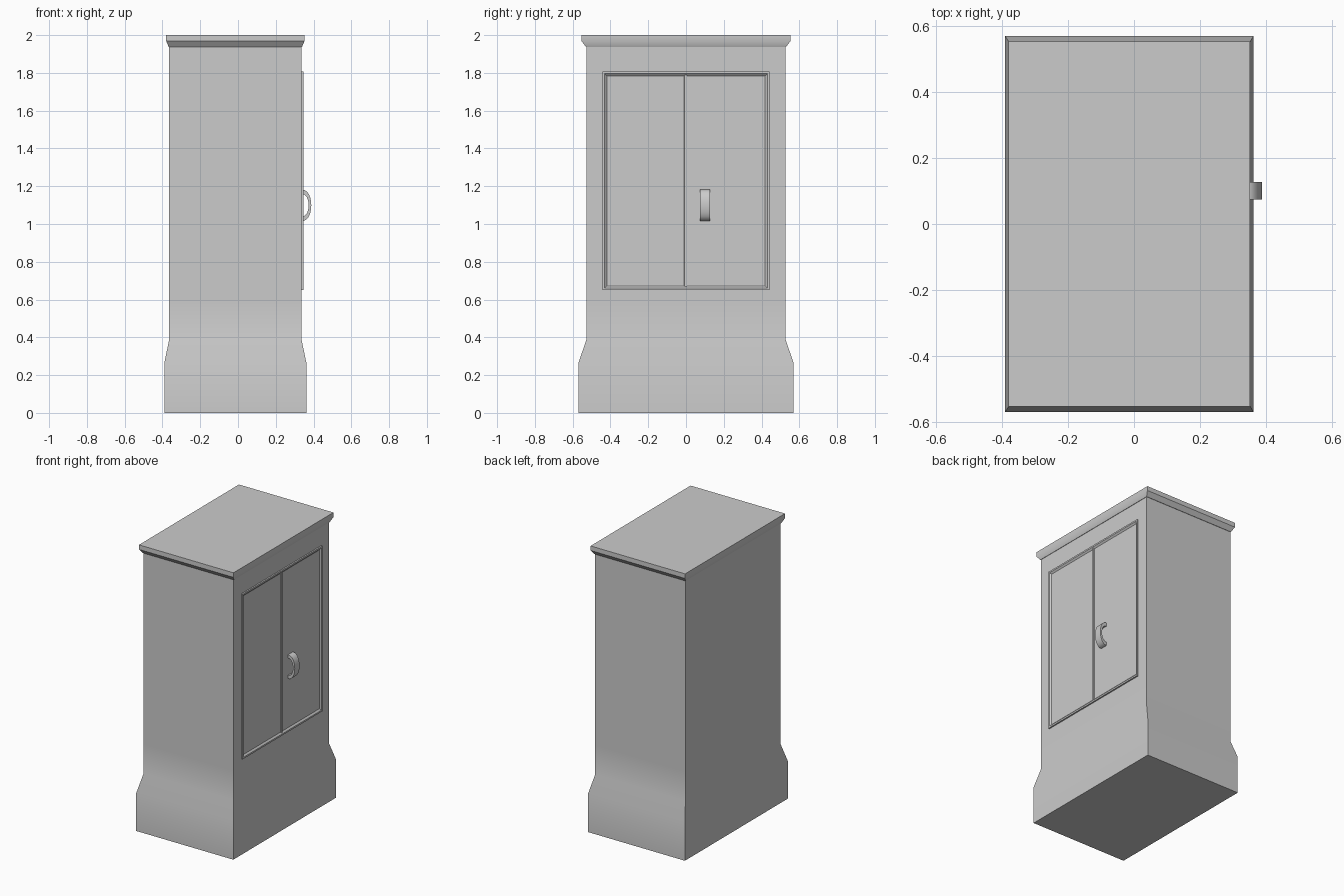
import bpy, math

if "Cube" in bpy.data.objects:
    bpy.data.objects.remove(bpy.data.objects["Cube"])

CX = -0.014      # cabinet centre in x (handle sticks out on +x)
FACE = 0.336     # door side of the body


def make(name, verts, faces):
    me = bpy.data.meshes.new(name)
    me.from_pydata(verts, [], faces)
    me.update()
    ob = bpy.data.objects.new(name, me)
    bpy.context.collection.objects.link(ob)
    bpy.ops.object.select_all(action='DESELECT')
    ob.select_set(True)
    bpy.context.view_layer.objects.active = ob
    bpy.ops.object.mode_set(mode='EDIT')
    bpy.ops.mesh.select_all(action='SELECT')
    bpy.ops.mesh.normals_make_consistent(inside=False)
    bpy.ops.object.mode_set(mode='OBJECT')
    bpy.ops.object.shade_smooth_by_angle(angle=math.radians(30))
    return ob


def bridge(n_rings, n, closed):
    """Quads between successive rings of n points."""
    last = n_rings if closed else n_rings - 1
    return [(r * n + i, r * n + (i + 1) % n,
             (r + 1) % n_rings * n + (i + 1) % n, (r + 1) % n_rings * n + i)
            for r in range(last) for i in range(n)]


def loft(name, rings):
    """Stack of rectangles (half x, half y, z) with capped ends."""
    verts = [(CX + sx * hx, sy * hy, z) for hx, hy, z in rings
             for sx, sy in ((-1, -1), (1, -1), (1, 1), (-1, 1))]
    n = len(rings)
    faces = bridge(n, 4, False) + [(3, 2, 1, 0), tuple(range(4 * n - 4, 4 * n))]
    return make(name, verts, faces)


# Body with flared plinth
loft("cabinet_body", [(0.376, 0.569, 0), (0.376, 0.569, 0.265),
                      (0.35, 0.527, 0.39), (0.35, 0.527, 0.60), (0.35, 0.527, 1.94)])

# Overhanging lid with chamfered underside
loft("lid", [(0.353, 0.53, 1.938), (0.366, 0.553, 1.968), (0.366, 0.553, 2.0)])

# Door surround: mitred frame, flat rim and sloping inner edge
Y, Z0, Z1 = 0.442, 0.65, 1.807
frame = []
for inset, x in ((0, FACE - 0.003), (0, FACE + 0.01), (0.011, FACE + 0.01), (0.026, FACE - 0.003)):
    y, a, b = Y - inset, Z0 + inset, Z1 - inset
    frame += [(x, -y, a), (x, y, a), (x, y, b), (x, -y, b)]
make("door_frame", frame, bridge(4, 4, True))

# Raised strip where the two door leaves meet
strip = [(x, y, z) for z in (Z0 + 0.018, Z1 - 0.018)
         for x, y in ((FACE - 0.003, -0.01), (FACE + 0.006, -0.008),
                      (FACE + 0.006, 0.004), (FACE - 0.003, 0.006))]
make("door_seam", strip, bridge(2, 4, False) + [(3, 2, 1, 0), (4, 5, 6, 7)])

# Bow handle: rectangular section swept along a half ellipse
handle, steps, zc = [], 12, 1.099
for i in range(steps + 1):
    t = math.pi * i / steps - math.pi / 2
    c, s = max(math.cos(t), 0) ** 0.8, math.sin(t)
    outer = (FACE - 0.002 + 0.054 * c, zc + 0.084 * s)
    inner = (FACE - 0.002 + 0.040 * c, zc + 0.060 * s)
    handle += [(outer[0], 0.074, outer[1]), (outer[0], 0.127, outer[1]),
               (inner[0], 0.127, inner[1]), (inner[0], 0.074, inner[1])]
k = 4 * steps
make("handle", handle, bridge(steps + 1, 4, False) + [(3, 2, 1, 0), (k, k + 1, k + 2, k + 3)])
